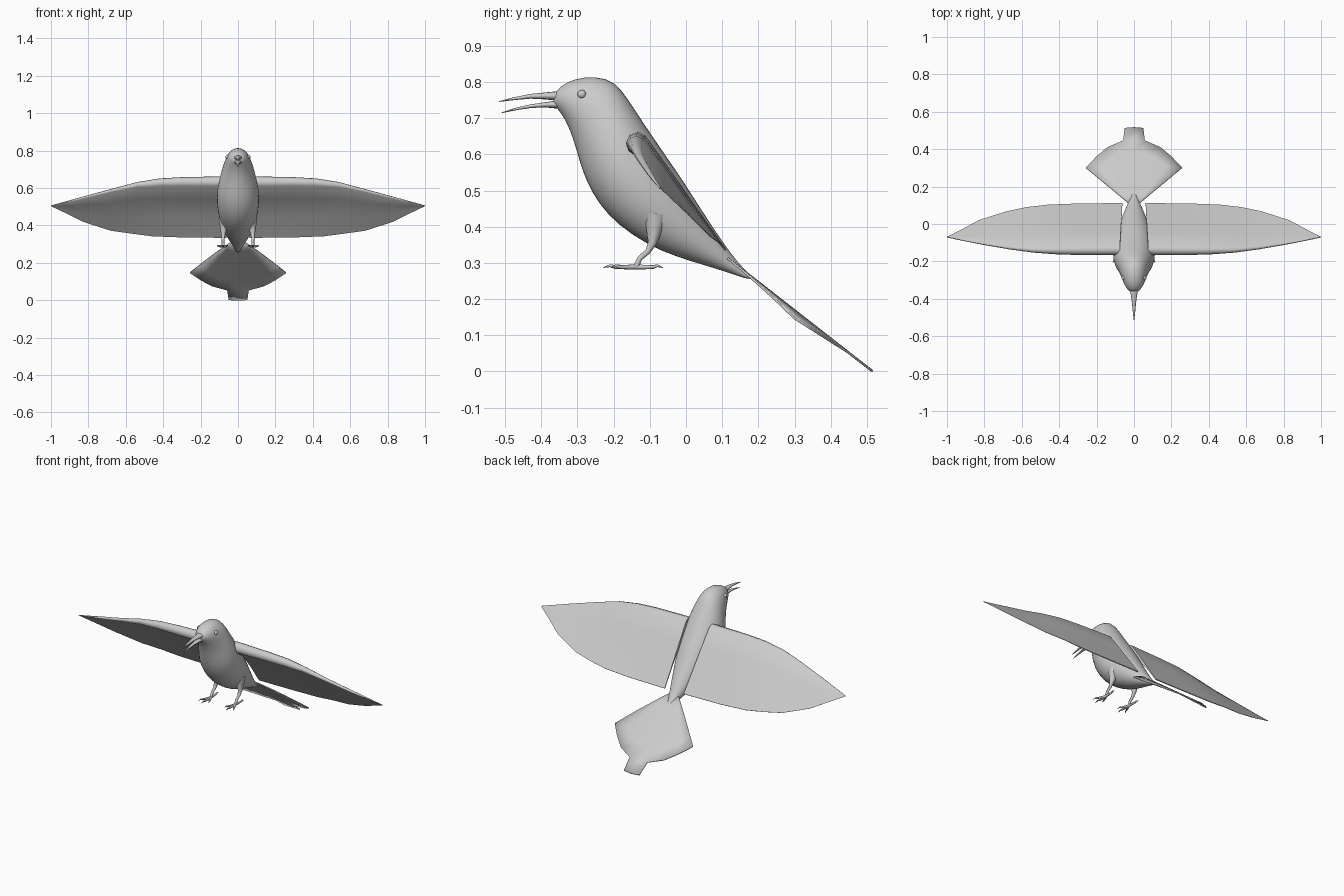
import bpy, bmesh, math
from mathutils import Vector

cube = bpy.data.objects.get("Cube")
if cube:
    bpy.data.objects.remove(cube, do_unlink=True)

grey = bpy.data.materials.new("plain grey")
grey.use_nodes = True
GREY = (0.6, 0.6, 0.6, 1)
grey.diffuse_color = GREY
grey.node_tree.nodes["Principled BSDF"].inputs["Base Color"].default_value = GREY


def finish(name, bm, mirror=False, subsurf=0, angle=60):
    """Turn a bmesh into a smooth-shaded object, optionally mirrored in x."""
    bmesh.ops.recalc_face_normals(bm, faces=bm.faces)
    mesh = bpy.data.meshes.new(name)
    bm.to_mesh(mesh)
    bm.free()
    mesh.materials.append(grey)
    obj = bpy.data.objects.new(name, mesh)
    bpy.context.collection.objects.link(obj)
    if mirror:
        obj.modifiers.new("Mirror", "MIRROR").use_mirror_merge = False
    if subsurf:
        sub = obj.modifiers.new("Subsurf", "SUBSURF")
        sub.levels = sub.render_levels = subsurf
    bpy.ops.object.select_all(action="DESELECT")
    obj.select_set(True)
    bpy.context.view_layer.objects.active = obj
    bpy.ops.object.shade_smooth_by_angle(angle=math.radians(angle))
    return obj


def loft(bm, rings):
    """Skin a list of equal-length point rings and cap both ends."""
    loops = [[bm.verts.new(p) for p in ring] for ring in rings]
    n = len(loops[0])
    for a, b in zip(loops, loops[1:]):
        for i in range(n):
            bm.faces.new((a[i], a[(i + 1) % n], b[(i + 1) % n], b[i]))
    bm.faces.new(loops[0])
    bm.faces.new(loops[-1])


def oval(top, bottom, width, n=20):
    """Oval ring spanning a top and a bottom (y, z) point."""
    t, b = Vector((0, *top)), Vector((0, *bottom))
    mid, half = (t + b) / 2, (t - b) / 2
    angles = [2 * math.pi * i / n for i in range(n)]
    return [mid + half * math.cos(a) + Vector((width * math.sin(a), 0, 0)) for a in angles]


def tube(bm, path, radii, n=8):
    """Tapered round tube along a path."""
    pts = [Vector(p) for p in path]
    rings = []
    for i, p in enumerate(pts):
        d = (pts[min(i + 1, len(pts) - 1)] - pts[max(i - 1, 0)]).normalized()
        u = d.orthogonal() if abs(d.x) > 0.9 else d.cross(Vector((1, 0, 0)))
        u.normalize()
        v = d.cross(u)
        rings.append([p + radii[i] * (u * math.cos(a) + v * math.sin(a))
                      for a in (2 * math.pi * k / n for k in range(n))])
    loft(bm, rings)


# Body and head: back point, belly point, half width
body = [
    ((-.368, .76), (-.366, .736), .016),
    ((-.35, .788), (-.354, .725), .034),
    ((-.31, .81), (-.337, .70), .053),
    ((-.25, .818), (-.32, .665), .066),
    ((-.195, .803), (-.303, .61), .079),
    ((-.16, .755), (-.288, .555), .096),
    ((-.115, .685), (-.263, .495), .113),
    ((-.06, .605), (-.218, .43), .115),
    ((-.005, .525), (-.15, .375), .104),
    ((.053, .432), (-.07, .331), .08),
    ((.103, .357), (.02, .302), .052),
    ((.142, .302), (.10, .279), .026),
    ((.19, .254), (.17, .254), .008),
]
bm = bmesh.new()
loft(bm, [oval(*r) for r in body])
finish("body", bm, subsurf=1)

# Open, gently curved beak
beaks = {
    "upper_beak": [((-.35, .775), (-.35, .748), .022), ((-.39, .771), (-.39, .752), .015),
                   ((-.43, .767), (-.43, .754), .01), ((-.475, .758), (-.475, .75), .006),
                   ((-.517, .747), (-.517, .745), .001)],
    "lower_beak": [((-.35, .75), (-.35, .726), .02), ((-.39, .744), (-.39, .73), .014),
                   ((-.43, .738), (-.43, .728), .009), ((-.47, .729), (-.47, .722), .005),
                   ((-.51, .716), (-.51, .714), .001)],
}
for name, rings in beaks.items():
    bm = bmesh.new()
    loft(bm, [oval(*r, n=12) for r in rings])
    finish(name, bm)

# Eyes
bm = bmesh.new()
bmesh.ops.create_uvsphere(bm, u_segments=16, v_segments=10, radius=.012)
bmesh.ops.translate(bm, verts=bm.verts, vec=(.055, -.288, .766))
finish("eyes", bm, mirror=True)


def wing_section(lead, trail, r):
    """Thin section: round leading edge, tapering to the trailing edge."""
    a, b = Vector(lead), Vector(trail)
    along = (b - a).normalized()
    up = Vector((0, .76, .65))
    nose = [a + r * (up * math.sin(t) - along * math.cos(t))
            for t in (math.radians(d) for d in (-90, -45, 0, 45, 90))]
    top = [a.lerp(b, f) + up * (r * k) for f, k in ((.3, .75), (.65, .4), (1, .08))]
    under = [a.lerp(b, f) + up * (r * k) for f, k in ((1, -.08), (.65, .15), (.3, .1))]
    return nose + top + under


# Wings: leading point, trailing point, leading edge radius
wing = [
    ((.075, -.135, .63), (.062, .11, .335), .032),
    ((.30, -.138, .63), (.30, .108, .337), .028),
    ((.42, -.138, .627), (.46, .102, .343), .024),
    ((.54, -.137, .616), (.57, .09, .357), .016),
    ((.67, -.125, .587), (.68, .068, .372), .01),
    ((.83, -.10, .547), (.83, .02, .42), .007),
    ((.93, -.083, .522), (.92, -.028, .465), .004),
    ((1, -.07, .505), (.998, -.067, .502), .002),
]
bm = bmesh.new()
loft(bm, [wing_section(*s) for s in wing])
finish("wings", bm, mirror=True, angle=50)

# Fan tail with a short square centre feather
def tail_point(x, y):
    return (x, y, .169 + .78 * (.3 - y) - .022 * (x / .255) ** 2)

rim = [(0, .45), (.058, .445), (.14, .41), (.2, .36), (.257, .30)]
steps = 5
bm = bmesh.new()
rays = []
for s in [(-x, y) for x, y in reversed(rim[1:])] + rim:
    root = (s[0] * .13, .115)
    rays.append([bm.verts.new(tail_point(root[0] + (s[0] - root[0]) * k / steps,
                                         root[1] + (s[1] - root[1]) * k / steps))
                 for k in range(steps + 1)])
for a, b in zip(rays, rays[1:]):
    for k in range(steps):
        bm.faces.new((a[k], a[k + 1], b[k + 1], b[k]))
mid = len(rays) // 2
tip = [bm.verts.new(tail_point(x, y)) for x, y in ((-.05, .512), (0, .516), (.05, .512))]
for i in range(2):
    bm.faces.new((rays[mid - 1 + i][-1], tip[i], tip[i + 1], rays[mid + i][-1]))
tail = finish("tail", bm)
solid = tail.modifiers.new("Solidify", "SOLIDIFY")
solid.thickness, solid.offset = .006, 0

# Legs with feathered thighs
bm = bmesh.new()
tube(bm, [(.068, -.085, .43), (.075, -.088, .39), (.079, -.093, .355),
          (.08, -.105, .332), (.08, -.128, .312), (.08, -.138, .289)],
     [.036, .022, .012, .008, .007, .008], n=12)
finish("legs", bm, mirror=True)

# Toes with hooked claws: end points of three front toes and one back toe
bm = bmesh.new()
ankle = Vector((.08, -.138, .289))
for x, y in ((.052, -.20), (.08, -.228), (.113, -.208), (.084, -.064)):
    end = Vector((x, y, .287))
    path = [ankle.lerp(end, f) + Vector((0, 0, h))
            for f, h in ((0, 0), (.35, 0), (.65, .001), (.8, .005), (1, 0))]
    tube(bm, path, [.007, .006, .005, .004, .001])
finish("toes", bm, mirror=True)
